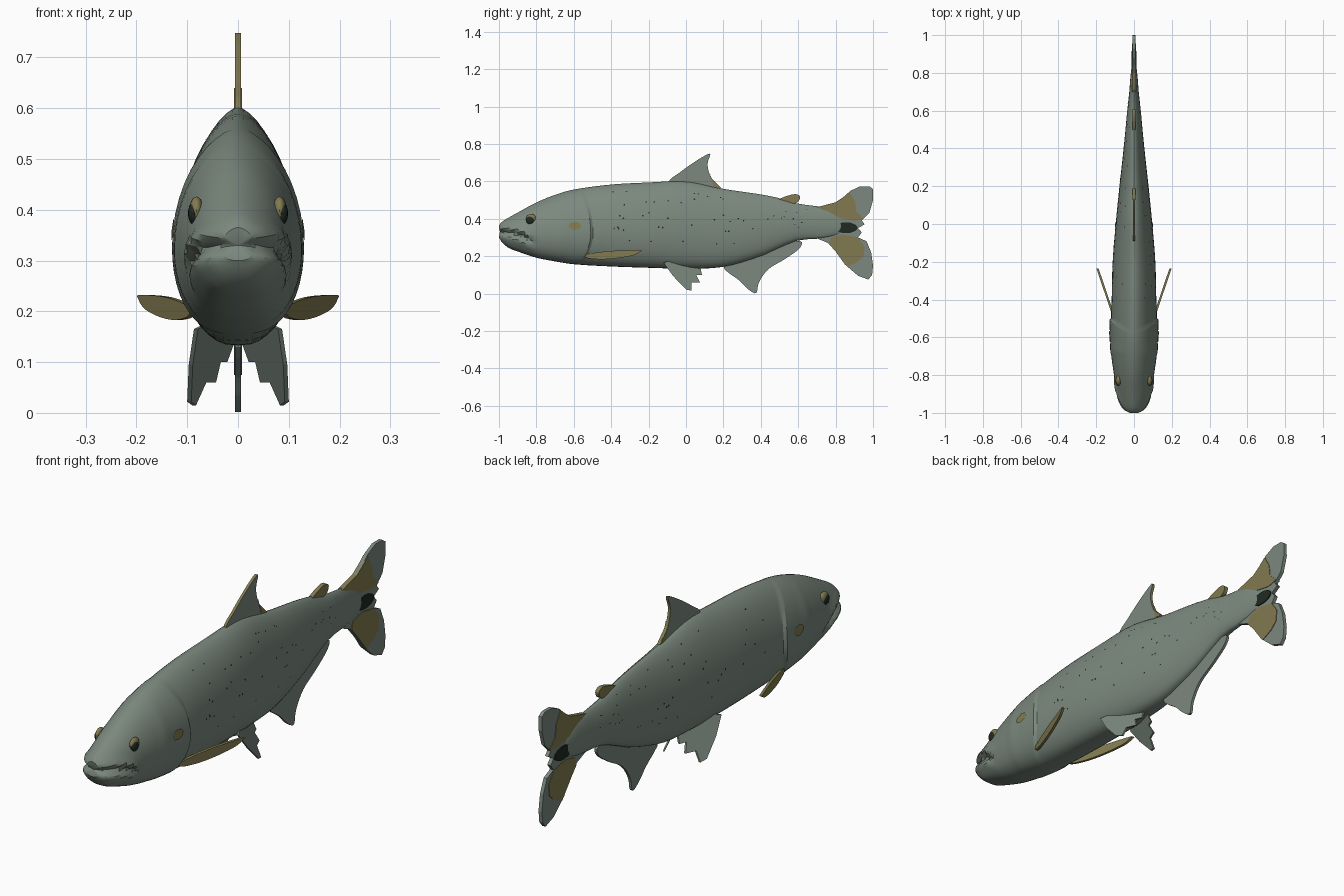
import bpy, bmesh, math, random
from mathutils import Vector

if "Cube" in bpy.data.objects:
    bpy.data.objects.remove(bpy.data.objects["Cube"])

random.seed(4)


def material(name, rgb):
    m = bpy.data.materials.new(name)
    m.diffuse_color = (*rgb, 1)
    m.use_nodes = True
    m.node_tree.nodes["Principled BSDF"].inputs["Base Color"].default_value = m.diffuse_color
    return m


GREY = material("grey_green", (0.20, 0.25, 0.21))
OLIVE = material("olive_yellow", (0.22, 0.195, 0.08))
DARK = material("dark_green", (0.014, 0.023, 0.016))


def finish(name, bm, mats, smooth=None):
    bmesh.ops.recalc_face_normals(bm, faces=bm.faces)
    me = bpy.data.meshes.new(name)
    bm.to_mesh(me)
    bm.free()
    ob = bpy.data.objects.new(name, me)
    bpy.context.collection.objects.link(ob)
    for m in mats:
        me.materials.append(m)
    if smooth:
        bpy.ops.object.select_all(action='DESELECT')
        ob.select_set(True)
        bpy.context.view_layer.objects.active = ob
        bpy.ops.object.shade_smooth_by_angle(angle=math.radians(smooth))
    return ob


# Body stations: y, half width, top z, bottom z
ST = [(-1, .03, .365, .30), (-.985, .052, .383, .275), (-.95, .074, .405, .245),
      (-.9, .089, .433, .225), (-.8, .106, .487, .192), (-.7, .117, .528, .172),
      (-.6, .121, .556, .157), (-.4, .118, .583, .145), (-.2, .113, .594, .138),
      (0, .097, .6, .133), (.2, .077, .56, .143), (.4, .055, .53, .2),
      (.5, .045, .51, .245), (.6, .036, .48, .285), (.7, .025, .467, .293),
      (.8, .017, .44, .31), (.87, .005, .37, .34)]


def slope(i, k):
    a, b = ST[max(i - 1, 0)], ST[min(i + 1, len(ST) - 1)]
    return (b[k] - a[k]) / (b[0] - a[0])


def station(y):
    i = 0
    while i < len(ST) - 2 and y > ST[i + 1][0]:
        i += 1
    a, b = ST[i], ST[i + 1]
    h = b[0] - a[0]
    t = (y - a[0]) / h
    return [(2*t**3 - 3*t*t + 1) * a[k] + (t**3 - 2*t*t + t) * h * slope(i, k)
            + (3*t*t - 2*t**3) * b[k] + (t**3 - t*t) * h * slope(i + 1, k) for k in (1, 2, 3)]


def bump(v, width):
    return math.exp(-(v / width) ** 2)


def body_point(y, th):
    w, zt, zb = station(y)
    zm = zb + .42 * (zt - zb)
    c, s = math.cos(th), math.sin(th)
    x = w * math.copysign(abs(c) ** (1.2 if s > 0 else .72), c)
    z = zm + s * ((zt - zm) if s > 0 else (zm - zb))
    # gill cover step and cheek ridge
    if -.78 < y < -.57:
        x *= 1 + .075 * (y + .78) / .205
    x *= 1 + .035 * bump(y + .68, .015)
    yy = y + .07 * bump(y + .55, .1) * c * c
    # mouth cleft with lips
    if y < -.8:
        fade = min(1, (-.8 - y) / .06)
        d = z - (.328 - 1.7 * (y + 1) ** 2)
        x *= 1 + fade * (.10 * bump(d - .03, .016) + .08 * bump(d + .03, .018) - .17 * bump(d, .012))
        yy += .02 * fade * bump(d, .012)
    return Vector((x, yy, z))


# Body and head
N = 44
ys = [-1, -.994, -.985, -.97] + [-.95 + .0175 * i for i in range(21)]
ys += [-.585, -.575, -.565, -.55, -.52, -.48] + [-.43 + .0565 * i for i in range(24)]
bm = bmesh.new()
rings = [[bm.verts.new(body_point(y, 2 * math.pi * j / N)) for j in range(N)] for y in ys]
for a, b in zip(rings, rings[1:]):
    for j in range(N):
        bm.faces.new((a[j], a[(j + 1) % N], b[(j + 1) % N], b[j]))
nose = bm.verts.new((0, -.995, .33))
for j in range(N):
    bm.faces.new((nose, rings[0][j], rings[0][(j + 1) % N]))
bm.faces.new(rings[-1])
finish("body", bm, [GREY], 28)


# Thin patches lying on the body surface
def patch(bm, y, th, ry, rt, lift, n=8):
    sx = lift if math.cos(th) > 0 else -lift
    vs = [bm.verts.new(body_point(y + ry * math.cos(2 * math.pi * i / n),
                                  th + rt * math.sin(2 * math.pi * i / n)) + Vector((sx, 0, 0)))
          for i in range(n)]
    bm.faces.new(vs)


bm = bmesh.new()
for side in (0, 1):
    for i in range(50):
        th = random.choice((-.25, .1, .35, .65, .95)) + random.uniform(-.08, .08)
        patch(bm, random.uniform(-.4, .65), math.pi - th if side else th, .005, .02, .0015, 5)
finish("speckles", bm, [DARK])

bm = bmesh.new()
for th in (.17, math.pi - .17):
    patch(bm, -.63, th, .022, .1, .004)
finish("gill_patches", bm, [OLIVE])


# Eyes
def ball(name, loc, r, mat):
    bm = bmesh.new()
    bmesh.ops.create_uvsphere(bm, u_segments=16, v_segments=10, radius=r)
    for v in bm.verts:
        v.co = Vector((v.co.x * .5, v.co.y, v.co.z)) + Vector(loc)
    finish(name, bm, [mat], 40)


for s, tag in ((1, "right"), (-1, "left")):
    ball("iris_" + tag, (s * .082, -.828, .398), .028, OLIVE)
    ball("pupil_" + tag, (s * .087, -.832, .393), .023, DARK)


# Fins: outlines in (y, z) given thickness along x
def spline(pts, sub=4):
    out, n = [], len(pts)
    for i in range(n):
        p = [Vector(pts[(i + k) % n]) for k in (-1, 0, 1, 2)]
        for j in range(sub):
            t = j / sub
            out.append(.5 * (2*p[1] + (p[2]-p[0])*t + (2*p[0]-5*p[1]+4*p[2]-p[3])*t*t
                             + (3*p[1]-p[0]-3*p[2]+p[3])*t**3))
    return out


def fin(name, pts, half, mat, edge=None, place=lambda y, z: 0, side=1):
    bm = bmesh.new()
    a, b = [[bm.verts.new((side * (place(p[0], p[1]) + o), p[0], p[1])) for p in pts]
            for o in (half, -half)]
    bm.faces.new(a)
    bm.faces.new(b[::-1])
    n = len(pts)
    for i in range(n):
        f = bm.faces.new((a[i], b[i], b[(i + 1) % n], a[(i + 1) % n]))
        f.material_index = 1 if edge else 0
    finish(name, bm, [mat, edge] if edge else [mat])


fin("dorsal_fin", spline([(-.09, .597), (-.03, .65), (.04, .70), (.10, .737), (.13, .745), (.115, .69),
                          (.135, .62), (.185, .565), (.16, .53), (0, .55)]), .006, GREY, OLIVE)
fin("dorsal_fin_trim", [(.128, .64), (.137, .615), (.187, .565), (.15, .57)], .0075, OLIVE)
fin("adipose_fin", spline([(.49, .50), (.55, .525), (.59, .531), (.61, .515), (.59, .485), (.52, .48)]),
    .009, OLIVE)
fin("anal_fin", spline([(.2, .15), (.285, .07), (.33, .025), (.375, .002), (.39, .06), (.44, .13),
                        (.53, .185), (.605, .24), (.612, .28), (.5, .27), (.35, .22)]), .006, GREY)
fin("tail_fin", [(.66, .44), (.72, .467), (.8, .488), (.84, .515), (.88, .55), (.93, .573), (.98, .573),
                 (.999, .56), (1, .50), (.98, .43), (.94, .39), (.955, .37), (.92, .35), (.94, .327),
                 (.92, .30), (.965, .28), (.99, .22), (1, .15), (.995, .10), (.975, .075), (.92, .095),
                 (.85, .155), (.80, .225), (.76, .27), (.70, .295), (.66, .32)], .008, GREY)

# Tail markings
fin("tail_upper_marking", [(.70, .462), (.80, .488), (.84, .515), (.875, .543), (.905, .49), (.91, .44),
                           (.95, .40), (.90, .39), (.82, .405)], .0105, OLIVE)
fin("tail_lower_marking", [(.775, .30), (.84, .315), (.92, .30), (.955, .25), (.95, .20), (.92, .17),
                           (.865, .145), (.80, .225), (.765, .265)], .0105, OLIVE)
fin("tail_spot", [(.855 + .062 * math.cos(i * math.pi / 8), .352 + .029 * math.sin(i * math.pi / 8))
                  for i in range(16)], .0125, DARK)

# Paired fins, mirrored left and right
for s, tag in ((1, "right"), (-1, "left")):
    fin("pelvic_fin_" + tag, [(-.12, .165), (-.07, .095), (0, .022), (.03, .015), (.03, .06), (.075, .06),
                              (.055, .1), (.085, .1), (.075, .15), (-.05, .185)], .004, GREY, None,
        lambda y, z: .106 - .424 * y - .449 * z, s)
    fin("pectoral_fin_" + tag, spline([(-.53, .21), (-.4, .228), (-.25, .232), (-.243, .225), (-.28, .205),
                                       (-.36, .19), (-.45, .183), (-.53, .19)]), .006, OLIVE, None,
        lambda y, z: .10 + .34 * (y + .51), s)
